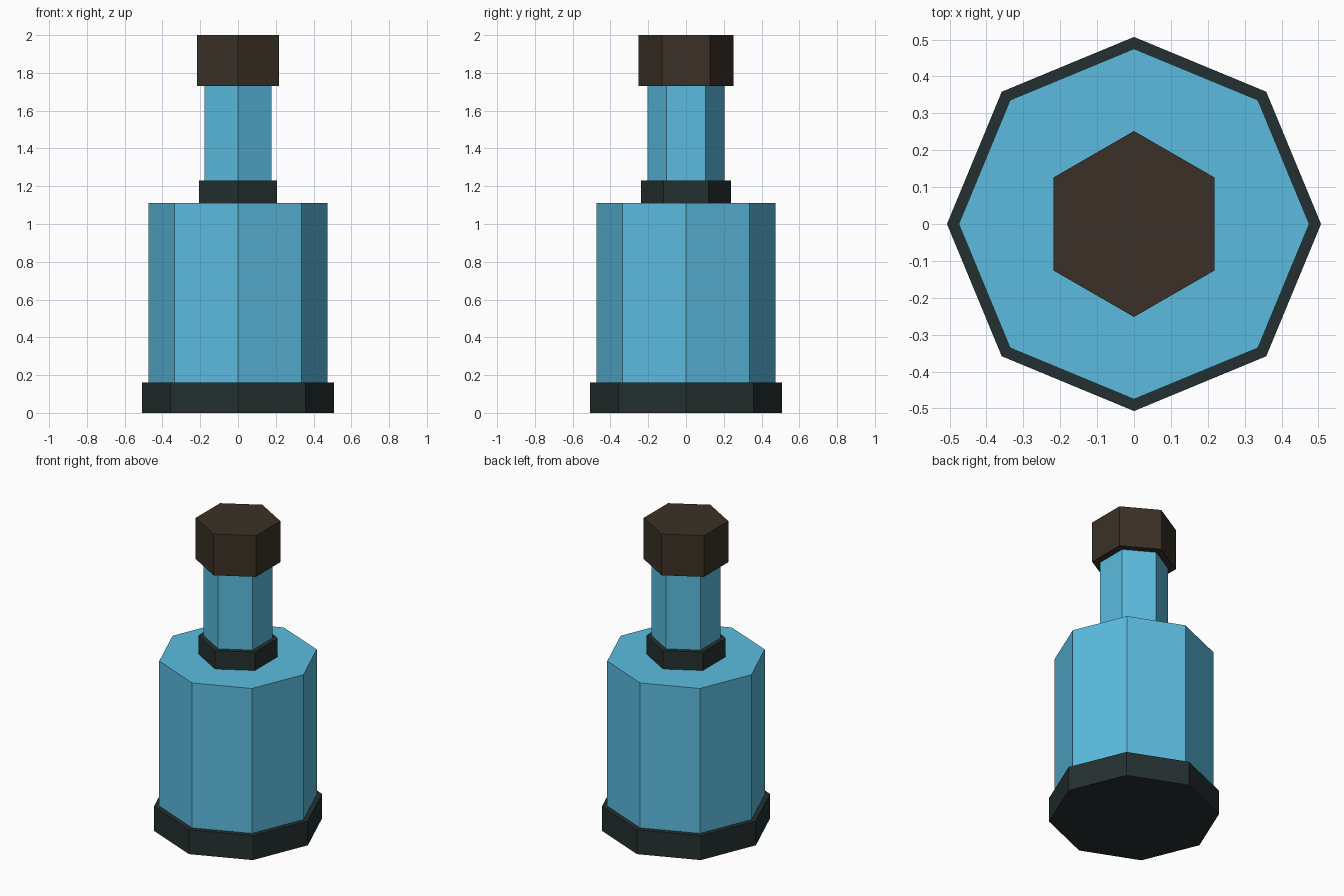
import bpy
import math

if "Cube" in bpy.data.objects:
    bpy.data.objects.remove(bpy.data.objects["Cube"])


def material(name, rgb):
    m = bpy.data.materials.new(name)
    m.diffuse_color = (*rgb, 1.0)
    m.use_nodes = True
    m.node_tree.nodes["Principled BSDF"].inputs["Base Color"].default_value = m.diffuse_color
    return m


blue = material("light_blue", (0.105, 0.50, 0.74))
dark = material("dark_slate", (0.0185, 0.030, 0.030))
brown = material("dark_brown", (0.043, 0.031, 0.020))


def prism(name, sides, radius, z0, z1, mat):
    """Closed flat-faced prism with one corner on the y axis."""
    ring = [(radius * math.sin(2 * math.pi * i / sides),
             radius * math.cos(2 * math.pi * i / sides)) for i in range(sides)]
    ring.reverse()  # counter-clockwise from above
    verts = [(x, y, z) for z in (z0, z1) for x, y in ring]
    faces = [tuple(reversed(range(sides))), tuple(range(sides, 2 * sides))]
    for i in range(sides):
        j = (i + 1) % sides
        faces.append((i, j, j + sides, i + sides))
    mesh = bpy.data.meshes.new(name)
    mesh.from_pydata(verts, [], faces)
    mesh.materials.append(mat)
    obj = bpy.data.objects.new(name, mesh)
    bpy.context.collection.objects.link(obj)
    return obj


# Octagonal lower bottle
prism("base", 8, 0.507, 0.0, 0.16, dark)
prism("body", 8, 0.475, 0.16, 1.11, blue)

# Hexagonal neck parts
prism("collar", 6, 0.237, 1.11, 1.23, dark)
prism("neck", 6, 0.205, 1.23, 1.73, blue)
prism("cap", 6, 0.252, 1.73, 2.0, brown)
